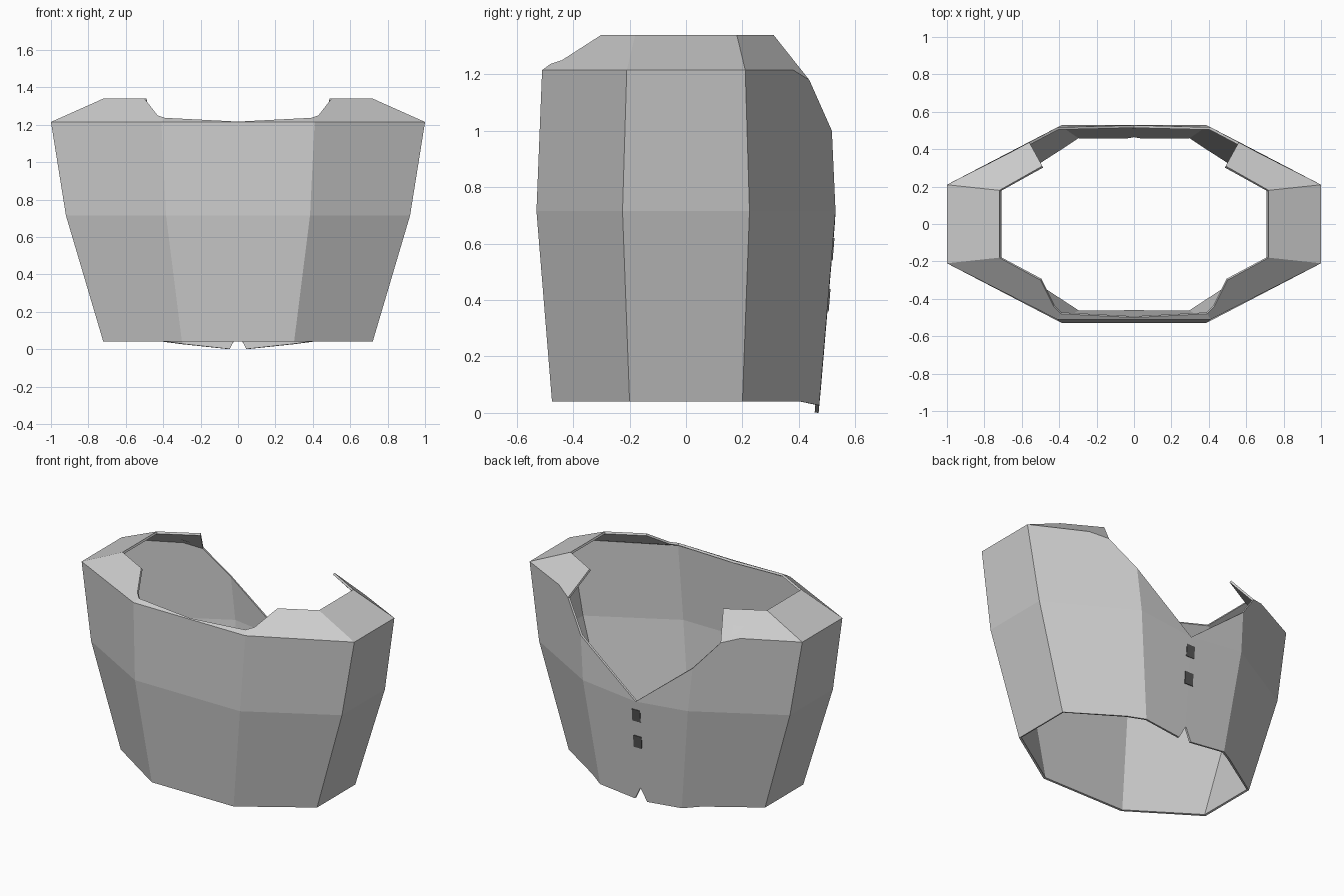
import bpy, bmesh

if "Cube" in bpy.data.objects:
    bpy.data.objects.remove(bpy.data.objects["Cube"])

# Torso shell: the right half is modelled, then mirrored and thickened
bm = bmesh.new()
def v(x, y, z):
    return bm.verts.new((x, y, z))

# Half rings: side x, side y, corner x, front/back y, height
def ring(a, b, c, d, z):
    return [v(0, -d, z), v(c, -d, z), v(a, -b, z), v(a, b, z)]

low = ring(.72, .20, .30, .475, .04)
mid = ring(.92, .225, .385, .53, .715)
top = ring(1.0, .21, .41, .51, 1.215)

# Back hem with its small notch
hem_side = v(.40, .407, .04)
hem_corner = v(.30, .472, .027)
notch_edge = v(.045, .47, 0)
notch_peak = v(0, .478, .085)

# V opening in the back
back_mid = v(.385, .53, .715)
v_bottom = v(0, .528, .675)
v_knee = v(.41, .517, 1.0)
v_shoulder = v(.56, .437, 1.18)
rim_end = v(.665, .38, 1.215)

# Shoulder and front neckline
sh_front, sh_back = v(.72, -.18, 1.34), v(.72, .18, 1.34)
neck_front, neck_back = v(.50, -.30, 1.34), v(.49, .31, 1.34)
neck_dip, neck_corner = v(.43, -.44, 1.25), v(.39, -.48, 1.237)
neck_centre = v(0, -.50, 1.217)

# Front and side walls
for lower, upper in ((low, mid), (mid, top)):
    for i in range(3):
        bm.faces.new((lower[i], lower[i + 1], upper[i + 1], upper[i]))

# Back walls
bm.faces.new((low[3], hem_side, hem_corner, back_mid, mid[3]))
bm.faces.new((hem_corner, notch_edge, notch_peak, v_bottom, back_mid))
bm.faces.new((mid[3], back_mid, v_knee, v_shoulder, rim_end, top[3]))
bm.faces.new((back_mid, v_bottom, v_knee))

# Collar and shoulders
bm.faces.new((top[0], top[1], neck_corner, neck_centre))
bm.faces.new((top[1], top[2], sh_front, neck_front, neck_dip, neck_corner))
bm.faces.new((top[2], top[3], sh_back, sh_front))
bm.faces.new((top[3], rim_end, v_shoulder, neck_back, sh_back))

mesh = bpy.data.meshes.new("torso_shell")
bm.to_mesh(mesh)
bm.free()
shell = bpy.data.objects.new("torso_shell", mesh)
bpy.context.collection.objects.link(shell)
mirror = shell.modifiers.new("mirror", 'MIRROR')
mirror.use_clip = True
wall = shell.modifiers.new("wall", 'SOLIDIFY')
wall.thickness = .014
wall.offset = -1

# Two dark slots below the V opening
dark = bpy.data.materials.new("dark_slot")
dark.diffuse_color = (.09, .09, .09, 1)
dark.use_nodes = True
dark.node_tree.nodes["Principled BSDF"].inputs["Base Color"].default_value = dark.diffuse_color
for i, (y, z) in enumerate(((.517, .58), (.503, .40))):
    bpy.ops.mesh.primitive_cube_add(size=1, location=(0, y, z), rotation=(-.081, 0, 0))
    slot = bpy.context.object
    slot.name = f"back_slot_{i + 1}"
    slot.scale = (.06, .012, .08)
    slot.data.materials.append(dark)
